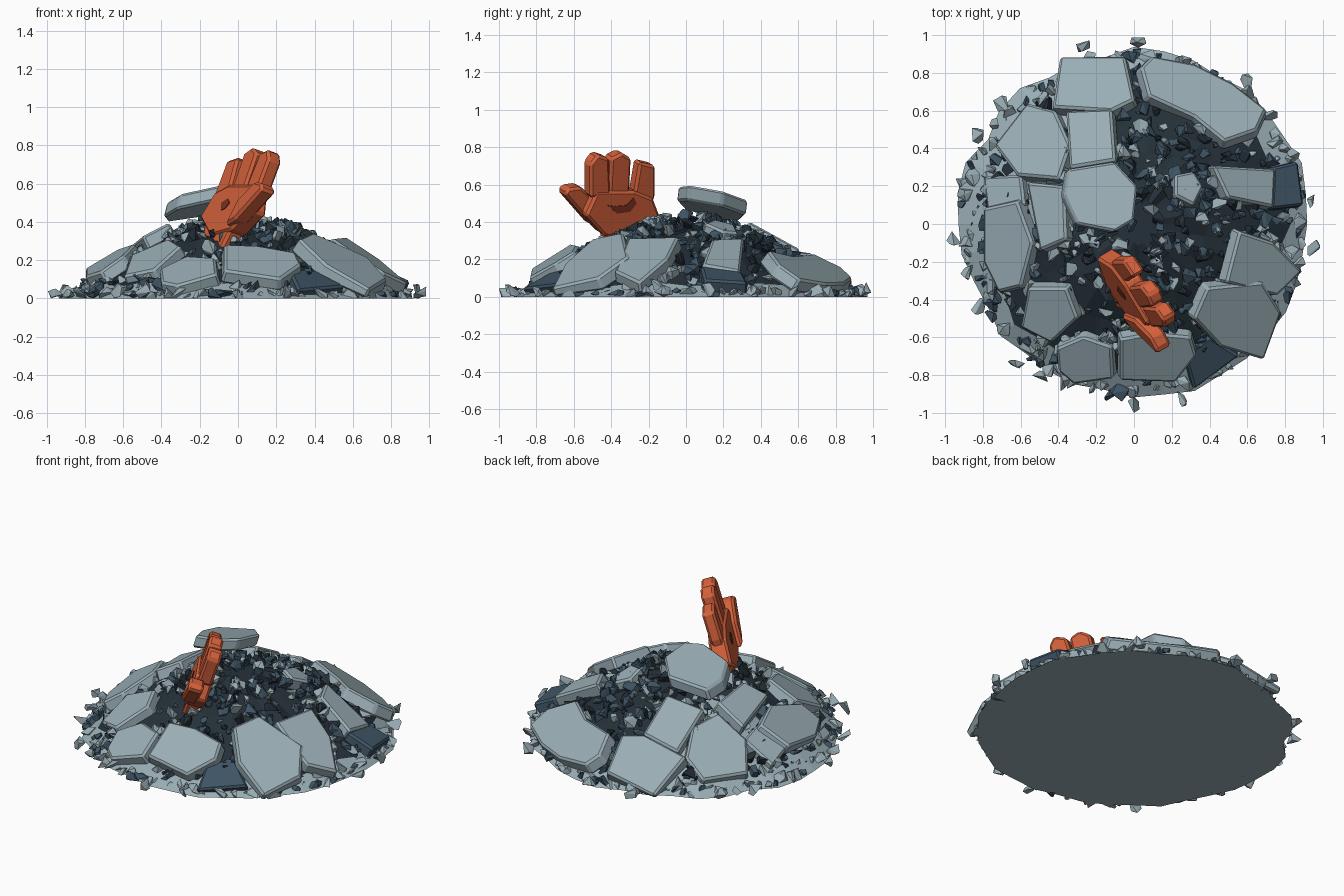
import bpy, bmesh, math, random
from mathutils import Vector

random.seed(11)
if "Cube" in bpy.data.objects:
    bpy.data.objects.remove(bpy.data.objects["Cube"])


def material(name, color):
    mat = bpy.data.materials.new(name)
    mat.use_nodes = True
    mat.diffuse_color = (*color, 1)
    mat.node_tree.nodes["Principled BSDF"].inputs["Base Color"].default_value = (*color, 1)
    return mat


STONE = material("pale grey stone", (0.32, 0.42, 0.46))
SLATE = material("dark blue slate", (0.05, 0.09, 0.13))
CORE = material("deep charcoal", (0.018, 0.03, 0.04))
ORANGE = material("orange clay", (0.66, 0.12, 0.045))
RUST = material("dark rust", (0.2, 0.032, 0.016))


def finish(name, bm, mats, bevel=0):
    bmesh.ops.recalc_face_normals(bm, faces=bm.faces)
    mesh = bpy.data.meshes.new(name)
    bm.to_mesh(mesh)
    bm.free()
    for mat in mats:
        mesh.materials.append(mat)
    obj = bpy.data.objects.new(name, mesh)
    bpy.context.collection.objects.link(obj)
    if bevel:
        mod = obj.modifiers.new("chipped edge", "BEVEL")
        mod.width = bevel
        mod.segments = 1
    return obj


def prism(name, top, bottom, mat, bevel=0):
    """Solid joining two matching outlines."""
    bm = bmesh.new()
    a = [bm.verts.new(p) for p in top]
    b = [bm.verts.new(p) for p in bottom]
    bm.faces.new(a)
    bm.faces.new(b[::-1])
    for i in range(len(a)):
        j = (i + 1) % len(a)
        bm.faces.new((a[j], a[i], b[i], b[j]))
    return finish(name, bm, [mat], bevel)


PROFILE = [(0, 0.44), (0.2, 0.41), (0.4, 0.33), (0.6, 0.21), (0.8, 0.08), (0.92, 0.01), (2, 0.01)]


def height(r):
    for (r0, z0), (r1, z1) in zip(PROFILE, PROFILE[1:]):
        if r <= r1:
            return z0 + (z1 - z0) * (r - r0) / (r1 - r0)
    return 0


# Mound core with a flat underside
bm = bmesh.new()
SEG = 36
rings = []
for r in (0.92, 0.8, 0.68, 0.54, 0.4, 0.26, 0.12):
    ring = []
    for i in range(SEG):
        a = math.tau * i / SEG
        q = r + random.uniform(-0.03, 0.03)
        z = 0 if r > 0.9 else height(q) * random.uniform(0.8, 0.95)
        ring.append(bm.verts.new((q * math.cos(a), q * math.sin(a), z)))
    rings.append(ring)
bm.faces.new(rings[0])
for lower, upper in zip(rings, rings[1:]):
    for i in range(SEG):
        j = (i + 1) % SEG
        bm.faces.new((lower[i], lower[j], upper[j], upper[i]))
bm.faces.new(rings[-1])
for f in bm.faces:
    c = f.calc_center_median()
    pale = c.z < 0.005 or c.xy.length > 0.8 or (c.x < -0.25 and c.y > 0)
    f.material_index = 0 if pale else 1
finish("mound_core", bm, [STONE, CORE])


# Broken slabs lying on the slope, outlined in plan
def slab(name, outline, lift=0.05, thick=0.08, mat=STONE):
    pts = [Vector(p) for p in outline]
    c = sum(pts, Vector((0, 0))) / len(pts)
    out, rc = c.normalized(), c.length
    slope = (height(rc + 0.15) - height(rc - 0.15)) / 0.3
    normal = Vector((-slope * out.x, -slope * out.y, 1)).normalized()
    top, bottom = [], []
    for p in pts:
        z = height(rc) + slope * (p - c).dot(out) + lift + random.uniform(-0.008, 0.008)
        t = Vector((p.x, p.y, max(z, 0.03)))
        b = t - normal * thick
        b.xy += (p - c) * 0.06
        b.z = max(b.z, 0)
        top.append(t)
        bottom.append(b)
    prism(name, top, bottom, mat, 0.012)


slab("back_right_slab", [(0.04, 0.83), (0.1, 0.89), (0.32, 0.85), (0.52, 0.75), (0.7, 0.61),
                         (0.65, 0.5), (0.48, 0.44), (0.32, 0.57), (0.08, 0.68)])
slab("back_left_slab", [(-0.39, 0.89), (-0.05, 0.89), (0, 0.66), (-0.12, 0.6), (-0.43, 0.62)])
slab("left_back_slab", [(-0.57, 0.64), (-0.42, 0.6), (-0.34, 0.42), (-0.4, 0.24), (-0.62, 0.26),
                        (-0.74, 0.42)], 0.03)
slab("inner_back_slab", [(-0.36, 0.6), (-0.12, 0.61), (-0.1, 0.34), (-0.34, 0.3)], 0.04)
slab("left_slab", [(-0.8, 0.08), (-0.62, 0.12), (-0.54, -0.1), (-0.6, -0.33), (-0.72, -0.36),
                   (-0.8, -0.2)])
slab("left_upper_slab", [(-0.8, 0.25), (-0.6, 0.26), (-0.58, 0.1), (-0.78, 0.08)], 0.03)
slab("left_inner_slab", [(-0.57, 0.22), (-0.37, 0.2), (-0.36, -0.08), (-0.5, -0.14)], 0.04)
slab("front_left_slab", [(-0.56, -0.34), (-0.36, -0.34), (-0.3, -0.5), (-0.44, -0.63),
                         (-0.6, -0.55)], 0.04)
slab("front_lower_left_slab", [(-0.41, -0.66), (-0.27, -0.6), (-0.12, -0.65), (-0.11, -0.82),
                               (-0.32, -0.85), (-0.4, -0.78)])
slab("front_slab", [(-0.07, -0.61), (0.1, -0.58), (0.3, -0.6), (0.33, -0.7), (0.22, -0.84),
                    (-0.07, -0.83)], 0.07)
slab("front_right_slab", [(0.39, -0.34), (0.68, -0.31), (0.78, -0.47), (0.69, -0.72),
                          (0.46, -0.65), (0.32, -0.5)], 0.08)
slab("right_slab", [(0.56, -0.04), (0.74, -0.1), (0.89, -0.25), (0.76, -0.38), (0.49, -0.31)], 0.08)
slab("right_back_slab", [(0.42, 0.31), (0.75, 0.29), (0.74, 0.09), (0.5, 0.14)], 0.05)
slab("right_dark_slab", [(0.74, 0.3), (0.87, 0.33), (0.9, 0.1), (0.73, 0.08)], 0.06, 0.1, SLATE)
slab("front_dark_slab", [(0.27, -0.7), (0.4, -0.6), (0.56, -0.7), (0.32, -0.88)], 0.03, 0.1, SLATE)
slab("small_pale_slab", [(0.22, 0.26), (0.32, 0.28), (0.37, 0.2), (0.32, 0.1), (0.22, 0.15)], 0.03)

# Tilted cap slab on the summit
cap = [(-0.35, 0.29), (-0.1, 0.33), (0.02, 0.2), (0, 0.02), (-0.1, -0.04), (-0.3, 0), (-0.37, 0.15)]
cap_top = [Vector((x, y, 0.6 + 0.18 * x - 0.2 * y)) for x, y in cap]
prism("summit_slab", cap_top, [p + Vector((-0.02, -0.01, -0.08)) for p in cap_top], STONE, 0.012)


# Angular chunks, each a convex hull of a few random points
def chunk(bm, x, y, z, size, index):
    verts = []
    for _ in range(9):
        d = Vector([random.gauss(0, 1) for _ in range(3)]).normalized() * size
        p = Vector((x, y, z)) + d * random.uniform(0.75, 1.1)
        p.z = max(p.z, 0)
        if p.xy.length > 1:
            p.xy = p.xy.normalized()
        verts.append(bm.verts.new(p))
    hull = bmesh.ops.convex_hull(bm, input=verts)
    bmesh.ops.delete(bm, geom=[g for g in hull["geom_interior"] if g.is_valid], context="VERTS")
    for v in verts:
        if v.is_valid:
            for f in v.link_faces:
                f.material_index = index


bm = bmesh.new()
for _ in range(620):
    r = 0.84 * math.sqrt(random.random())
    a = random.uniform(0, math.tau)
    x, y = r * math.cos(a), r * math.sin(a)
    dark_side = x > -0.15 and r < 0.72
    index = 0 if random.random() < (0.25 if dark_side else 0.5) else random.choice((1, 1, 2))
    chunk(bm, x, y, height(r) - 0.01, random.uniform(0.02, 0.055), index)
finish("loose_rubble", bm, [STONE, SLATE, CORE])

bm = bmesh.new()
for i in range(110):
    a = math.tau * i / 110
    r = random.uniform(0.84, 0.92)
    index = 0 if random.random() < 0.72 else 1
    chunk(bm, r * math.cos(a), r * math.sin(a), 0.015, random.uniform(0.03, 0.06), index)
for x, y in [(-0.95, -0.08), (0, -0.96), (0.93, 0.12), (-0.27, 0.95), (0.02, 0.96), (0.6, 0.76),
             (-0.71, 0.64), (-0.82, 0.47), (-0.9, 0.22), (-0.62, -0.73), (0.25, -0.93),
             (0.94, -0.12), (-0.82, -0.44), (-0.5, -0.82), (0.84, 0.36)]:
    chunk(bm, x, y, 0.03, 0.05, 0)
finish("rim_rubble", bm, [STONE, SLATE])


# Hand leaning out of the mound, outlined in side profile on a slanted plane
def hand_part(name, outline, half, shift=0, mat=ORANGE, bevel=0.014):
    plane = [Vector((-0.4 + 0.37 * z - 0.6 * y + shift, y, z)) for y, z in outline]
    side = Vector((1, 0.6, -0.37)).normalized() * half
    prism(name, [p + side for p in plane], [p - side for p in plane], mat, bevel)


hand_part("palm", [(-0.46, 0.34), (-0.3, 0.31), (-0.15, 0.41), (-0.2, 0.54), (-0.3, 0.58),
                   (-0.5, 0.58), (-0.56, 0.45)], 0.055)
hand_part("wrist", [(-0.45, 0.36), (-0.42, 0.22), (-0.25, 0.22), (-0.2, 0.38)], 0.045)
hand_part("thumb", [(-0.67, 0.56), (-0.65, 0.59), (-0.58, 0.6), (-0.49, 0.51), (-0.46, 0.37),
                    (-0.53, 0.4)], 0.045, -0.05)
hand_part("first_finger", [(-0.53, 0.54), (-0.53, 0.72), (-0.49, 0.77), (-0.43, 0.75),
                           (-0.42, 0.54)], 0.042, 0.01)
hand_part("middle_finger", [(-0.43, 0.54), (-0.42, 0.75), (-0.36, 0.78), (-0.31, 0.75),
                            (-0.32, 0.54)], 0.042)
hand_part("last_finger", [(-0.3, 0.52), (-0.265, 0.73), (-0.18, 0.71), (-0.18, 0.55),
                          (-0.2, 0.48)], 0.038)

# Painted marks on both sides of the palm
hand_part("palm_mark", [(-0.42, 0.49), (-0.38, 0.485), (-0.32, 0.49), (-0.28, 0.53), (-0.265, 0.5),
                        (-0.3, 0.455), (-0.37, 0.445)], 0.004, 0.067, RUST, 0)
hand_part("back_mark", [(-0.4, 0.5), (-0.37, 0.52), (-0.33, 0.5), (-0.35, 0.46), (-0.38, 0.47)],
          0.004, -0.067, RUST, 0)
